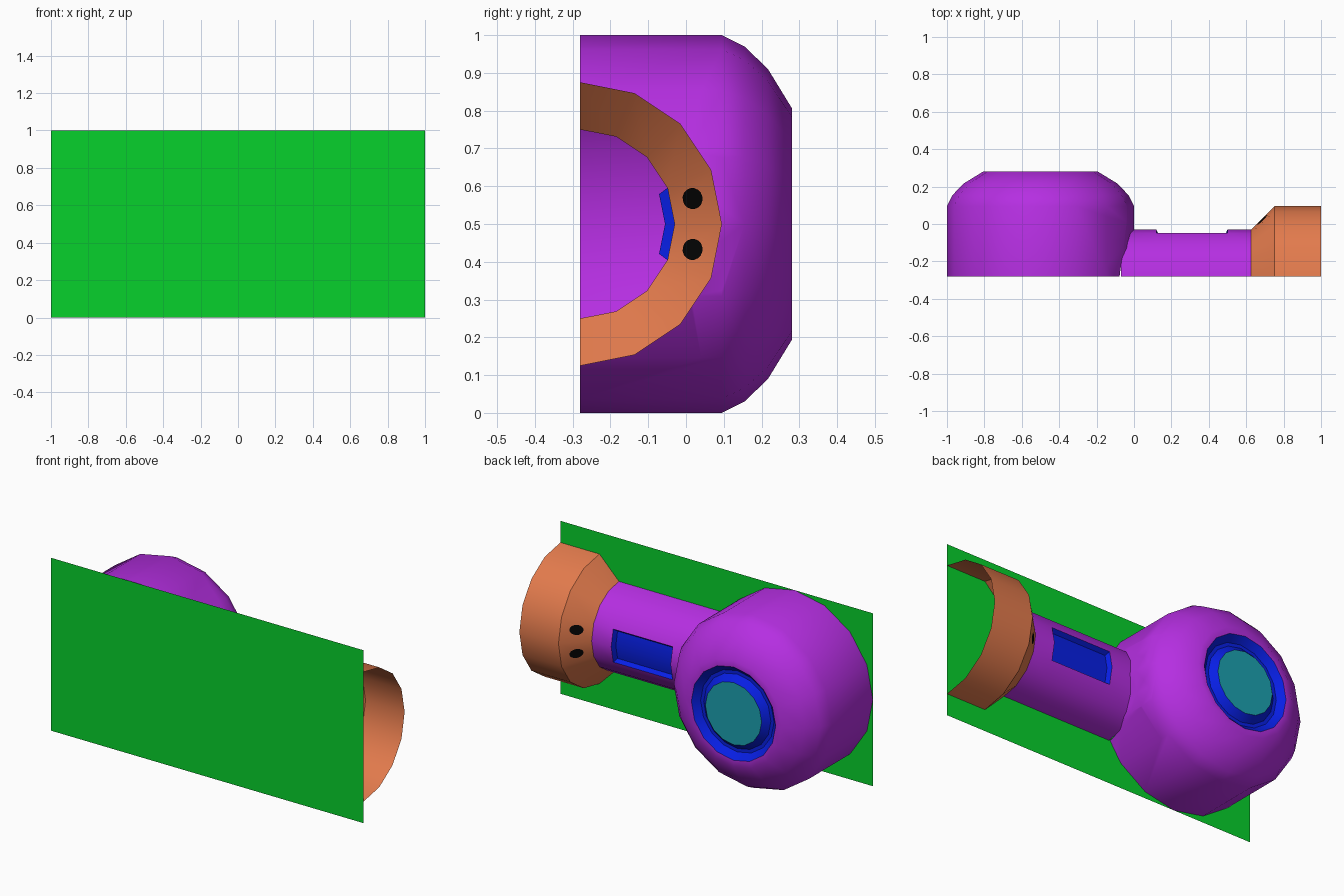
import bpy, bmesh, math
from mathutils import Vector

if "Cube" in bpy.data.objects:
    bpy.data.objects.remove(bpy.data.objects["Cube"])

BACK = -0.28          # plane of the flat front sheet
CZ = 0.5              # height of both axes
HALF = math.radians(11.25)


def mat(name, rgb):
    m = bpy.data.materials.new(name)
    m.diffuse_color = (*[(c / 255) ** 2.2 for c in rgb], 1)
    m.use_nodes = True
    m.node_tree.nodes["Principled BSDF"].inputs["Base Color"].default_value = m.diffuse_color
    return m


green = mat("green", (16, 208, 48))
purple = mat("purple", (180, 50, 225))
orange = mat("orange", (226, 122, 78))
blue = mat("blue", (16, 36, 228))
teal = mat("teal", (34, 160, 175))
black = mat("black", (12, 12, 12))


def finish(bm, name, mats, smooth=True):
    me = bpy.data.meshes.new(name)
    bm.to_mesh(me)
    bm.free()
    for m in mats:
        me.materials.append(m)
    ob = bpy.data.objects.new(name, me)
    bpy.context.collection.objects.link(ob)
    if smooth:
        bpy.ops.object.select_all(action='DESELECT')
        ob.select_set(True)
        bpy.context.view_layer.objects.active = ob
        bpy.ops.object.shade_smooth_by_angle(angle=math.radians(36))
    return ob


def loft(bm, rings, closed, mat_ids):
    """Bridge successive rings of points with quads."""
    vs = [[bm.verts.new(p) for p in r] for r in rings]
    n = len(rings[0])
    for i in range(len(vs) - 1):
        for j in range(n if closed else n - 1):
            k = (j + 1) % n
            f = bm.faces.new((vs[i][j], vs[i][k], vs[i + 1][k], vs[i + 1][j]))
            f.material_index = mat_ids[i]
    return vs


def half_ring(x, r):
    return [(x, BACK + r * math.cos(t), CZ + r * math.sin(t))
            for t in [math.pi * (j / 8 - 0.5) for j in range(9)]]


def full_ring(r, y):
    return [(-0.5 + r * math.cos(t), y, CZ - r * math.sin(t))
            for t in [2 * math.pi * j / 16 for j in range(16)]]


# Flat green sheet
bm = bmesh.new()
bm.faces.new([bm.verts.new(p) for p in
              ((-1, BACK, 0), (1, BACK, 0), (1, BACK, 1), (-1, BACK, 1))])
finish(bm, "front_sheet", [green], False)

# Round head with a blue groove and teal disc
bm = bmesh.new()
profile = [(0.5, BACK), (0.5, 0.095), (0.47, 0.155), (0.41, 0.217), (0.307, 0.28),
           (0.27, 0.28), (0.235, 0.245), (0.215, 0.245), (0.18, 0.28)]
vs = loft(bm, [full_ring(r, y) for r, y in profile], True, [0] * 5 + [1] * 3)
bm.faces.new(vs[-1]).material_index = 2

# Open the head where the hollow neck enters
planes = [Vector((0, math.cos(t), math.sin(t)))
          for t in [math.pi * ((j + 0.5) / 8 - 0.5) for j in range(8)]]
axis = Vector((0, BACK, CZ))
dist = 0.25 * math.cos(HALF)


def side_faces():
    out = []
    for f in bm.faces:
        c = f.calc_center_median()
        if c.x > -0.2 and c.y < 0.094:
            out.append(f)
    return out


for n in planes:
    fs = side_faces()
    geom = fs + list({e for f in fs for e in f.edges}) + list({v for f in fs for v in f.verts})
    bmesh.ops.bisect_plane(bm, geom=geom, dist=1e-5, plane_co=axis + n * dist, plane_no=n)
inside = [f for f in side_faces()
          if all((f.calc_center_median() - axis).dot(n) < dist for n in planes)]
bmesh.ops.delete(bm, geom=inside, context='FACES')
finish(bm, "head", [purple, blue, teal])

# Half-round neck with a recessed blue panel
bm = bmesh.new()
loft(bm, [half_ring(x, 0.25) for x in (-0.07, 0.12, 0.5, 0.625)], False, [0] * 3)
bm.normal_update()
panel = []
for f in bm.faces:
    c = f.calc_center_median()
    if 0.2 < c.x < 0.4 and abs(c.z - CZ) < 0.08:
        panel.append(f)
res = bmesh.ops.inset_region(bm, faces=panel, thickness=0.012, depth=-0.025,
                             use_boundary=True, use_even_offset=True)
for f in res["faces"] + panel:
    f.material_index = 1
finish(bm, "neck", [purple, blue])

# Flared hollow base
bm = bmesh.new()
loft(bm, [half_ring(0.625, 0.25), half_ring(0.75, 0.375), half_ring(1, 0.375)],
     False, [0, 0])
finish(bm, "flared_base", [orange])

# Black dots on both faces of the flare
bm = bmesh.new()
for s in (-1, 1):
    out = Vector((0, math.cos(HALF), s * math.sin(HALF)))
    tan = Vector((0, -s * math.sin(HALF), math.cos(HALF)))
    slope = Vector((1, 0, 0)) + out * math.cos(HALF)
    normal = (out - Vector((math.cos(HALF), 0, 0))).normalized()
    mid = Vector((0.688, BACK, CZ)) + out * (0.313 * math.cos(HALF)) + tan * (s * 0.008)
    for off in (-0.003, 0.003):
        bm.faces.new([bm.verts.new(mid + normal * off + tan * (0.028 * math.cos(a))
                                   + slope * (0.027 * math.sin(a)))
                      for a in [2 * math.pi * k / 16 for k in range(16)]])
finish(bm, "dots", [black], False)
